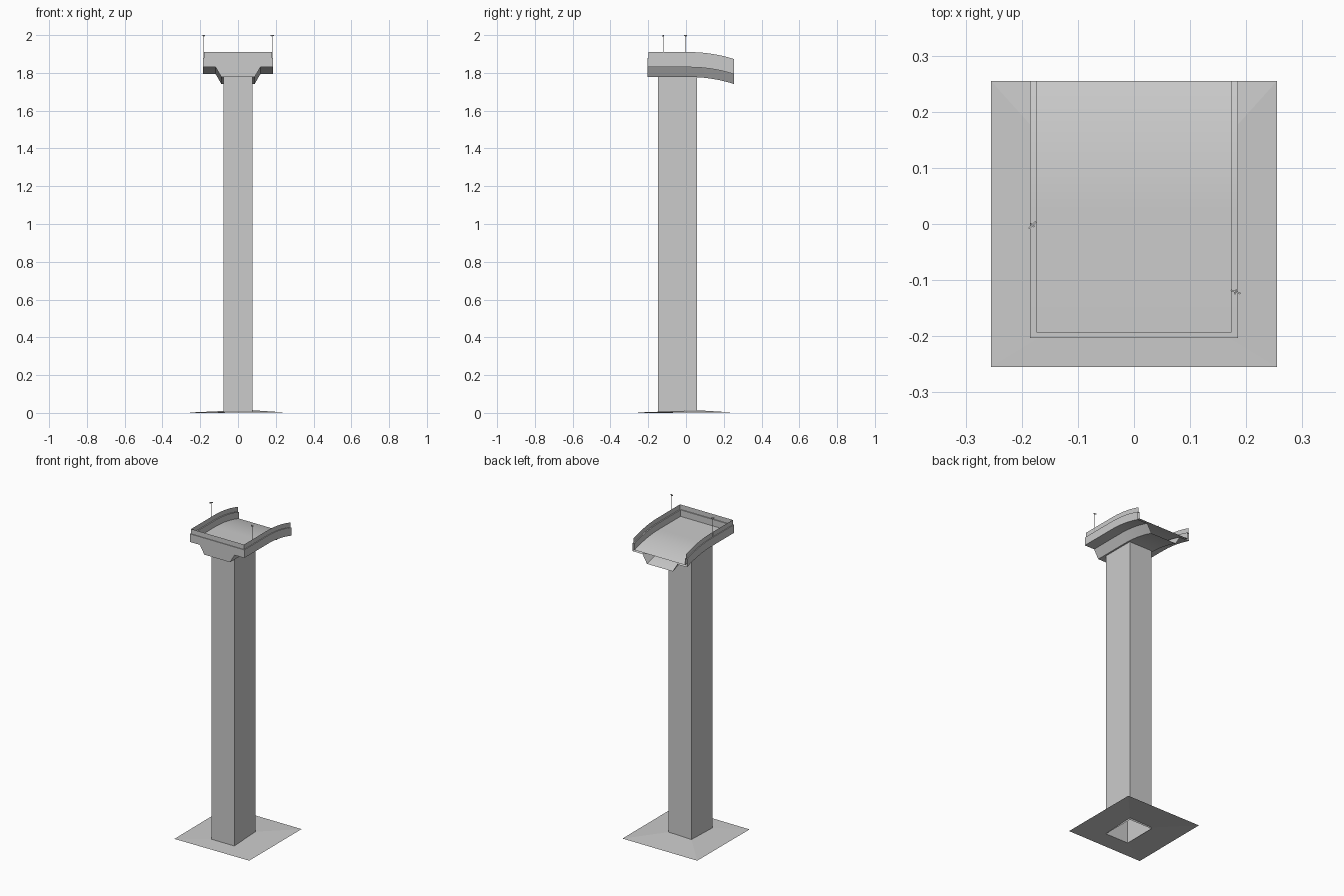
import bpy, bmesh, math
from mathutils import Matrix, Vector

cube = bpy.data.objects.get("Cube")
if cube:
    bpy.data.objects.remove(cube, do_unlink=True)

grey = bpy.data.materials.new("concrete grey")
grey.use_nodes = True
grey.diffuse_color = (0.6, 0.6, 0.6, 1)
grey.node_tree.nodes["Principled BSDF"].inputs["Base Color"].default_value = (0.6, 0.6, 0.6, 1)

FRONT, BACK, BEND, DROP = -0.203, 0.255, 0.02, 0.037
DECK, CURB, RAIL = 1.84, 1.88, 1.91


def sag(y):
    # the road dips towards its open rear end
    return DROP * (max(0, y - BEND) / (BACK - BEND)) ** 2


STATIONS = [FRONT, BEND] + [BEND + (BACK - BEND) * i / 10 for i in range(1, 11)]


def finish(name, bm, smooth=False):
    mesh = bpy.data.meshes.new(name)
    bm.to_mesh(mesh)
    bm.free()
    mesh.materials.append(grey)
    ob = bpy.data.objects.new(name, mesh)
    bpy.context.collection.objects.link(ob)
    if smooth:
        bpy.ops.object.select_all(action='DESELECT')
        ob.select_set(True)
        bpy.context.view_layer.objects.active = ob
        bpy.ops.object.shade_smooth_by_angle(angle=math.radians(30))
    return ob


def add_box(bm, centre, size, turn=0):
    m = Matrix.Translation(centre) @ Matrix.Rotation(turn, 4, 'Z') @ Matrix.Diagonal((*size, 1))
    bmesh.ops.create_cube(bm, size=1, matrix=m)


def bridge(bm, a, b, closed=True):
    n = len(a)
    for i in range(n if closed else n - 1):
        j = (i + 1) % n
        bm.faces.new((a[i], a[j], b[j], b[i]))


def ring(bm, x0, x1, y0, y1, z):
    return [bm.verts.new(p) for p in ((x0, y0, z), (x1, y0, z), (x1, y1, z), (x0, y1, z))]


# Ground sheet, rising a little to the foot of the pillar, open under it
bm = bmesh.new()
outer = ring(bm, -0.255, 0.255, -0.255, 0.255, 0.002)
inner = ring(bm, -0.078, 0.078, -0.147, 0.058, 0.004)
inner[2].co.z, inner[3].co.z = 0.014, 0.01
bridge(bm, outer, inner)
outer[0].co.z = 0
finish("ground_sheet", bm)

# Pillar, a square tube
bm = bmesh.new()
bridge(bm, ring(bm, -0.078, 0.078, -0.147, 0.058, 0.002),
       ring(bm, -0.078, 0.078, -0.147, 0.058, 1.782))
finish("pillar", bm)

# Road deck with side curbs and a hollow girder, capped at the front only
half = [(0.173, DECK), (0.173, CURB), (0.185, CURB), (0.185, 1.83), (0.118, 1.83), (0.088, 1.778)]
profile = half + [(-x, z) for x, z in reversed(half)]
bm = bmesh.new()
rows = [[bm.verts.new((x, y, z - sag(y))) for x, z in profile] for y in STATIONS]
for a, b in zip(rows, rows[1:]):
    bridge(bm, a, b)
bm.faces.new(rows[0])
bmesh.ops.recalc_face_normals(bm, faces=bm.faces)
finish("road_deck", bm, True)

# Curb across the front
bm = bmesh.new()
add_box(bm, (0, FRONT + 0.005, (DECK + CURB) / 2), (0.346, 0.01, CURB - DECK))
finish("front_curb", bm)

# Thin barrier standing on the curbs, running round three sides
bm = bmesh.new()
side = 0.18
path = [(-side, y) for y in reversed(STATIONS[1:])] + [(-side, FRONT + 0.004), (side, FRONT + 0.004)]
path += [(side, y) for y in STATIONS[1:]]
bridge(bm, [bm.verts.new((x, y, CURB - sag(y))) for x, y in path],
       [bm.verts.new((x, y, RAIL - sag(y))) for x, y in path], closed=False)
finish("barrier", bm, True)

# Slim posts with small crossed heads
for name, x, y, turn in (("right_post", -0.181, -0.002, 0.8), ("left_post", 0.181, -0.121, -0.35)):
    bm = bmesh.new()
    add_box(bm, (x, y, 1.938), (0.002, 0.002, 0.116), turn)
    add_box(bm, (x, y, 1.997), (0.018, 0.003, 0.006), turn)
    add_box(bm, (x, y, 1.993), (0.003, 0.009, 0.003), turn)
    finish(name, bm)
